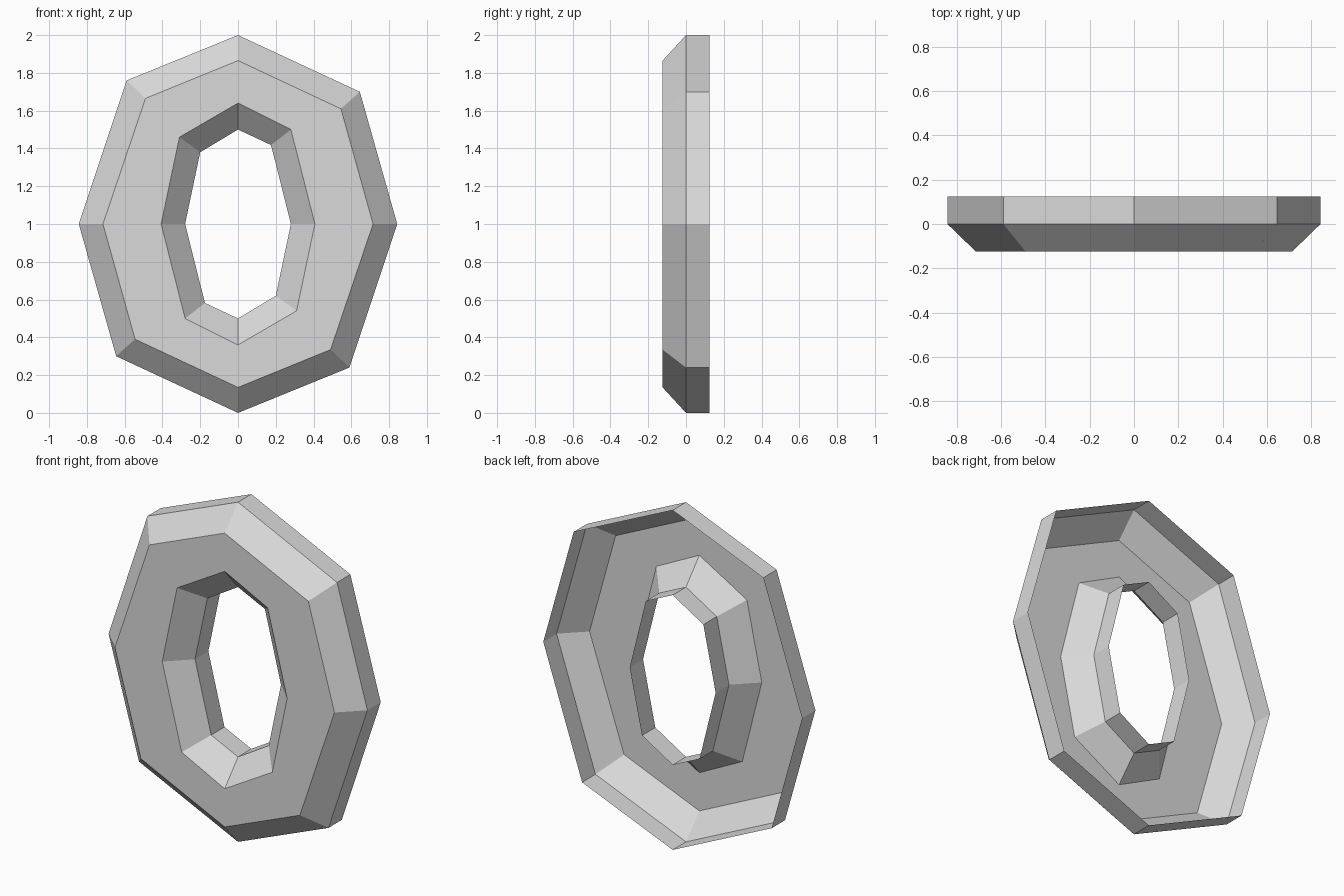
import bpy
import bmesh

cube = bpy.data.objects.get("Cube")
if cube:
    bpy.data.objects.remove(cube, do_unlink=True)

# Plain grey material
grey = bpy.data.materials.new("light grey")
grey.use_nodes = True
colour = (0.7, 0.7, 0.7, 1)
grey.diffuse_color = colour
grey.node_tree.nodes["Principled BSDF"].inputs["Base Color"].default_value = colour

HALF = 0.124   # half of the ring's depth
CENTRE = 1.0   # height of the ring's centre

# Half outlines (x, height from centre);
# the other half is the same points turned by half a turn.
RIM = [(0, 1.0), (0.645, 0.70), (0.843, 0), (0.59, -0.76)]
FACE_OUTER = [(0, 0.865), (0.545, 0.61), (0.715, 0), (0.49, -0.665)]
FACE_INNER = [(0, 0.64), (0.28, 0.50), (0.407, 0), (0.31, -0.46)]
HOLE = [(0, 0.50), (0.175, 0.418), (0.28, 0), (0.20, -0.38)]

# Cross-section from the outer back edge, over the front, to the hole's back edge
SECTION = [(HALF, RIM), (0, RIM), (-HALF, FACE_OUTER),
           (-HALF, FACE_INNER), (0, HOLE), (HALF, HOLE)]


def add_loop(bm, depth, half):
    points = half + [(-x, -z) for x, z in half]
    return [bm.verts.new((x, depth, CENTRE + z)) for x, z in points]


def bridge(bm, a, b):
    count = len(a)
    for i in range(count):
        j = (i + 1) % count
        bm.faces.new((a[i], b[i], b[j], a[j]))


# Bevelled ring: a thin shell, open at the back
bm = bmesh.new()
loops = [add_loop(bm, depth, half) for depth, half in SECTION]
for a, b in zip(loops, loops[1:]):
    bridge(bm, a, b)

mesh = bpy.data.meshes.new("bevelled_ring")
bm.to_mesh(mesh)
bm.free()
mesh.materials.append(grey)
ring = bpy.data.objects.new("bevelled_ring", mesh)
bpy.context.collection.objects.link(ring)
